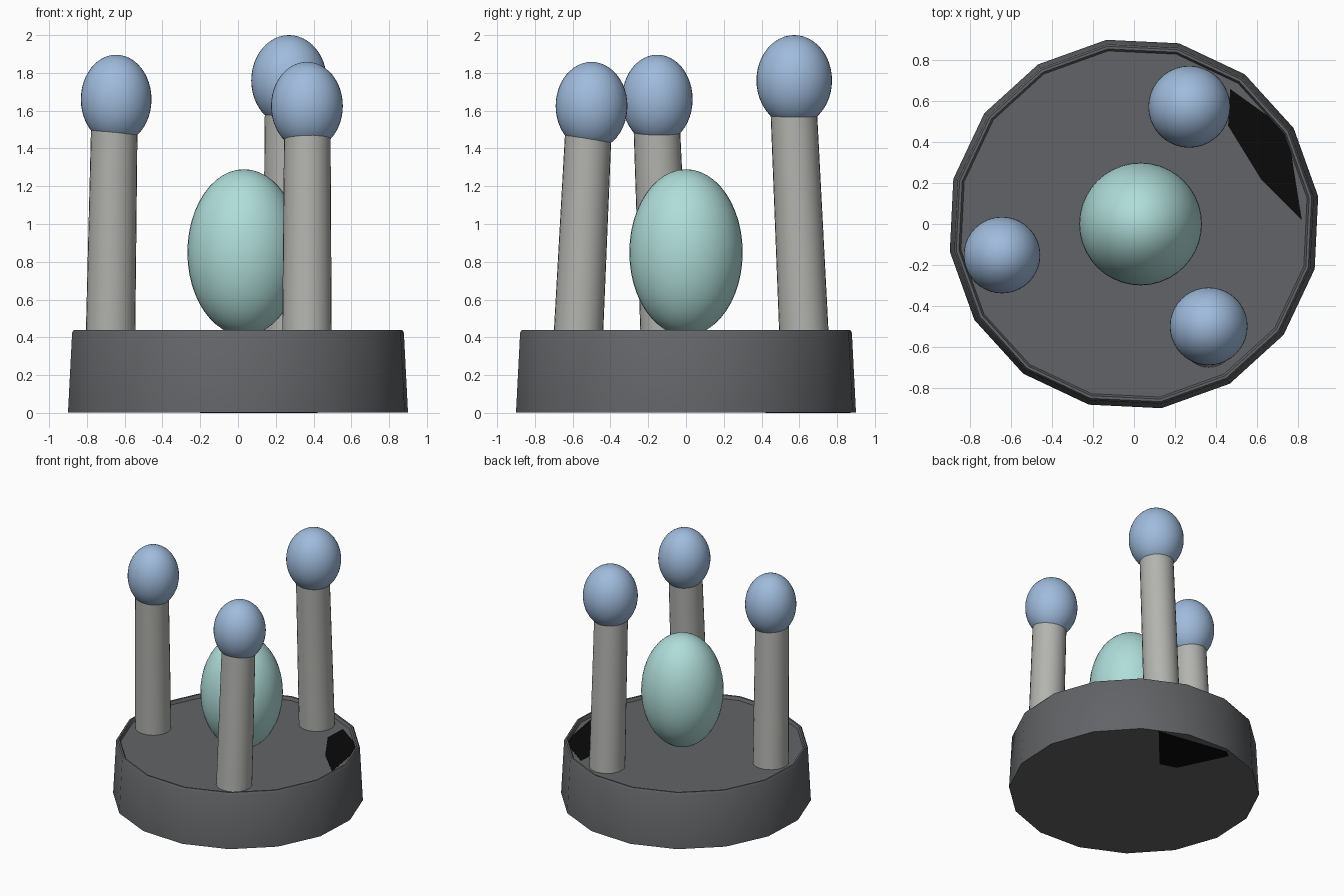
import bpy, bmesh, math
from mathutils import Vector, Matrix

cube = bpy.data.objects.get("Cube")
if cube:
    bpy.data.objects.remove(cube, do_unlink=True)


def material(name, rgb):
    mat = bpy.data.materials.new(name)
    mat.use_nodes = True
    mat.diffuse_color = (*rgb, 1)
    bsdf = mat.node_tree.nodes["Principled BSDF"]
    bsdf.inputs["Base Color"].default_value = (*rgb, 1)
    bsdf.inputs["Roughness"].default_value = 0.7
    return mat


CHARCOAL = material("charcoal", (0.122, 0.127, 0.135))
BLACK = material("black", (0.003, 0.003, 0.003))
GREY = material("light grey", (0.45, 0.45, 0.43))
BLUE = material("soft blue", (0.35, 0.50, 0.72))
MINT = material("pale mint", (0.43, 0.72, 0.69))


def finish(bm, name, mat, smooth_angle=None):
    bmesh.ops.recalc_face_normals(bm, faces=bm.faces)
    mesh = bpy.data.meshes.new(name)
    bm.to_mesh(mesh)
    bm.free()
    mesh.materials.append(mat)
    obj = bpy.data.objects.new(name, mesh)
    bpy.context.collection.objects.link(obj)
    if smooth_angle:
        bpy.ops.object.select_all(action="DESELECT")
        obj.select_set(True)
        bpy.context.view_layer.objects.active = obj
        bpy.ops.object.shade_smooth_by_angle(angle=math.radians(smooth_angle))
    return obj


def lathe(name, profile, sides, mat, turn=0):
    """Closed solid from rings of (radius, height)."""
    bm = bmesh.new()
    rings = []
    for r, z in profile:
        angles = [turn + math.tau * i / sides for i in range(sides)]
        rings.append([bm.verts.new((r * math.cos(a), r * math.sin(a), z)) for a in angles])
    for low, high in zip(rings, rings[1:]):
        for i in range(sides):
            j = (i + 1) % sides
            bm.faces.new((low[i], low[j], high[j], high[i]))
    bm.faces.new(rings[0])
    bm.faces.new(rings[-1])
    return finish(bm, name, mat, 35)


def ellipsoid(name, centre, radius, half_height, mat):
    bm = bmesh.new()
    bmesh.ops.create_uvsphere(bm, u_segments=40, v_segments=24, radius=1)
    shape = Matrix.Translation(centre) @ Matrix.Diagonal((radius, radius, half_height, 1))
    bm.transform(shape)
    return finish(bm, name, mat, 60)


def pillar(name, foot, head, r_foot, r_head, mat, sides=28):
    bm = bmesh.new()
    rings = []
    for c, r in ((foot, r_foot), (head, r_head)):
        c = Vector(c)
        rings.append([bm.verts.new(c + Vector((r * math.cos(math.tau * i / sides),
                                               r * math.sin(math.tau * i / sides), 0)))
                      for i in range(sides)])
    for i in range(sides):
        j = (i + 1) % sides
        bm.faces.new((rings[0][i], rings[0][j], rings[1][j], rings[1][i]))
    bm.faces.new(rings[0])
    bm.faces.new(rings[1])
    return finish(bm, name, mat, 40)


def plate(name, outline, z, thickness, mat):
    bm = bmesh.new()
    face = bm.faces.new([bm.verts.new((x, y, z)) for x, y in outline])
    out = bmesh.ops.extrude_face_region(bm, geom=[face])
    top = [v for v in out["geom"] if isinstance(v, bmesh.types.BMVert)]
    bmesh.ops.translate(bm, verts=top, vec=(0, 0, thickness))
    return finish(bm, name, mat)


# Sixteen-sided tray with a thin raised rim and shallow floor
FLOOR = 0.415
lathe("tray_base", [(0.91, 0.002), (0.888, 0.425), (0.878, 0.44),
                    (0.865, 0.44), (0.855, FLOOR)], 16, CHARCOAL, math.radians(8.5))

# Dark patches on the floor and underside
plate("floor_patch", [(0.47, 0.66), (0.75, 0.46), (0.82, 0.02), (0.62, 0.22), (0.46, 0.48)],
      FLOOR - 0.002, 0.004, BLACK)
plate("underside_patch", [(0.42, 0.78), (-0.15, 0.87), (-0.2, 0.83), (-0.02, 0.46), (0.11, 0.42)],
      0, 0.004, BLACK)

# Central egg
ellipsoid("central_egg", (0.032, 0, 0.85), 0.3, 0.44, MINT)

# Three leaning pillars, each topped by a rounded knob
POSTS = {
    "right": ((-0.675, -0.11), (-0.655, -0.155, 1.52), (-0.645, -0.152, 1.66), 0.187, 0.236),
    "front": ((0.365, -0.57), (0.367, -0.517, 1.49), (0.365, -0.50, 1.625), 0.19, 0.233),
    "back": ((0.262, 0.625), (0.265, 0.57, 1.61), (0.27, 0.573, 1.76), 0.2, 0.24),
}
for side, (foot, head, knob, radius, half) in POSTS.items():
    pillar(side + "_pillar", (*foot, FLOOR - 0.01), head, 0.131, 0.123, GREY)
    ellipsoid(side + "_knob", knob, radius, half, BLUE)
